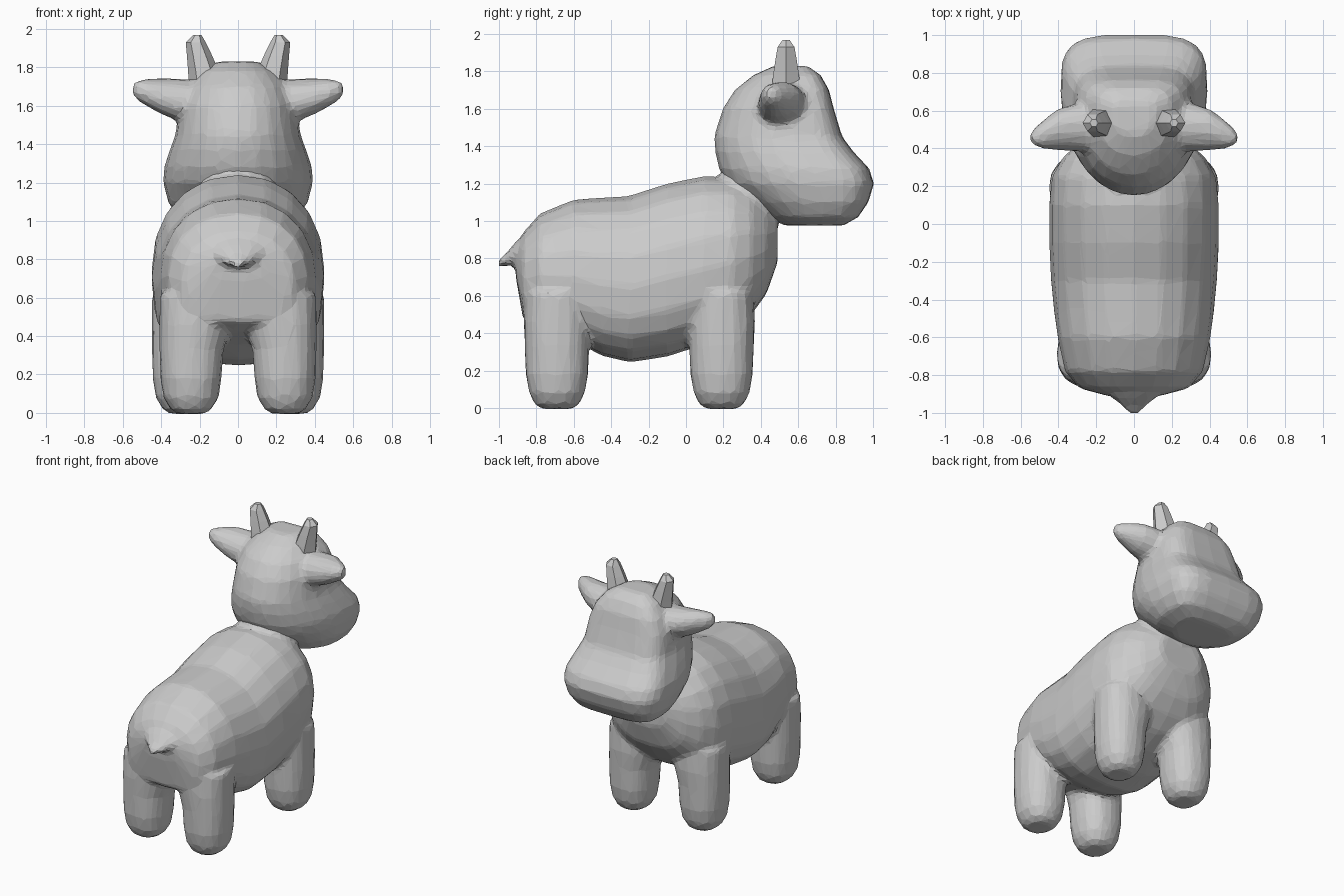
import bpy, bmesh
from math import cos, sin, tau
from mathutils import Vector

if "Cube" in bpy.data.objects:
    bpy.data.objects.remove(bpy.data.objects["Cube"])


def power(c, e):
    return (1 if c >= 0 else -1) * abs(c) ** (2 / e)


def ring(centre, u, v_pos, v_neg, e_pos=2.0, e_neg=2.0, n=20):
    """Closed section: half-width u, separate reach and squareness on each v side."""
    pts = []
    for i in range(n):
        a = tau * i / n
        c, s = cos(a), sin(a)
        e, v = (e_pos, v_pos) if s >= 0 else (e_neg, v_neg)
        pts.append(Vector(centre) + Vector(u) * power(c, e) + Vector(v) * power(s, e))
    return pts


def loft(bm, rings, mirror=False):
    """Skin the rings and cap both ends, optionally adding a copy at -x."""
    for sx in ((1, -1) if mirror else (1,)):
        rows = [[bm.verts.new((p.x * sx, p.y, p.z)) for p in r] for r in rings]
        n = len(rows[0])
        faces = [bm.faces.new(rows[0]), bm.faces.new(rows[-1][::-1])]
        for a, b in zip(rows, rows[1:]):
            for i in range(n):
                j = (i + 1) % n
                faces.append(bm.faces.new((a[j], a[i], b[i], b[j])))
        bmesh.ops.recalc_face_normals(bm, faces=faces)


def finish(bm, name, ratio=None):
    """Make the object; with a ratio, fuse its lofts into one faceted skin."""
    mesh = bpy.data.meshes.new(name)
    bm.to_mesh(mesh)
    bm.free()
    ob = bpy.data.objects.new(name, mesh)
    bpy.context.collection.objects.link(ob)
    if ratio:
        fuse = ob.modifiers.new("fuse", "REMESH")
        fuse.mode = "VOXEL"
        fuse.voxel_size = 0.02
        soft = ob.modifiers.new("soften", "SMOOTH")
        soft.factor, soft.iterations = 0.5, 5
        facet = ob.modifiers.new("facet", "DECIMATE")
        facet.ratio = ratio
    return ob


def z_ring(z, x, y, rx, ry, e=2.0, n=16):
    return ring((x, y, z), (rx, 0, 0), (0, ry, 0), (0, -ry * -1, 0), e, e, n)


# Torso: y, bottom, top, half-width
body = bmesh.new()
torso = [(-0.91, .70, .86, .14), (-0.87, .47, .94, .29), (-0.78, .43, 1.04, .365),
         (-0.6, .36, 1.115, .405), (-0.45, .28, 1.125, .425), (-0.3, .245, 1.135, .44),
         (-0.1, .275, 1.20, .45), (.1, .34, 1.24, .45), (.25, .41, 1.23, .435),
         (.35, .50, 1.19, .38), (.43, .61, 1.12, .29), (.49, .78, 1.05, .17)]
rings = []
for y, zb, zt, w in torso:
    zc = zb + (zt - zb) * .45
    rings.append(ring((0, y, zc), (w, 0, 0), (0, 0, zt - zc), (0, 0, zc - zb), 2.15, 2.6))
loft(body, rings)

# Neck, leaning forward into the head
loft(body, [ring((0, y, z), (w, 0, 0), (0, .17, -.11), (0, .17, -.11))
            for y, z, w in ((.2, .9, .3), (.31, 1.07, .25), (.37, 1.17, .21), (.44, 1.3, .2))])

# Legs: outer side upright, inner side flaring towards the top
for outer, y in ((.41, -.69), (.45, .19)):
    profile = [(-.005, .07, .08), (.02, .11, .12), (.08, .145, .15), (.18, .16, .168),
               (.33, .168, .172), (.46, .185, .18), (.62, .19, .17)]
    loft(body, [z_ring(z, outer - max(rx, .165), y, rx, ry, 2.3)
                for z, rx, ry in profile], mirror=True)

# Tail: short pointed flap
loft(body, [ring((0, y, z), (w, 0, 0), (0, 0, h), (0, 0, h), n=12)
            for y, z, w, h in ((-1.01, .77, .02, .018), (-.96, .795, .075, .035),
                               (-.91, .83, .13, .06), (-.82, .85, .2, .1))])
finish(body, "body", .075)

# Head: height, back, front, half-width; round at the back, square at the face
head = bmesh.new()
levels = [(.975, .53, .84, .20), (1.02, .43, .92, .315), (1.1, .33, .975, .365),
          (1.2, .215, 1.005, .39), (1.28, .175, .98, .385), (1.37, .155, .895, .355),
          (1.45, .15, .835, .325), (1.6, .195, .79, .305), (1.7, .26, .765, .265),
          (1.78, .36, .72, .20), (1.83, .47, .65, .11)]
rings = []
for z, yb, yf, w in levels:
    yc = yb + (yf - yb) * .62
    rings.append(ring((0, yc, z), (w, 0, 0), (0, yf - yc, 0), (0, yc - yb, 0), 3.8, 2.1, 24))
loft(head, rings)

# Ears: tapered leaves pointing sideways, tilted forward
ears = [(.2, .51, 1.63, .12, .10), (.31, .51, 1.63, .125, .105), (.40, .50, 1.65, .11, .09),
        (.48, .475, 1.67, .075, .068), (.53, .46, 1.68, .045, .05), (.552, .455, 1.685, .02, .025)]
loft(head, [ring((x, y, z), (0, ry, ry * .3), (0, -.3 * rz, rz), (0, -.3 * rz, rz), n=12)
            for x, y, z, ry, rz in ears], mirror=True)
finish(head, "head_and_ears", .09)

# Horns: six-sided stubs
horns = bmesh.new()
loft(horns, [z_ring(z, x, .535, r, r, n=6) for z, x, r in
             ((1.7, .165, .09), (1.78, .18, .08), (1.86, .2, .066), (1.93, .22, .052),
              (1.968, .212, .022))], mirror=True)
finish(horns, "horns")
